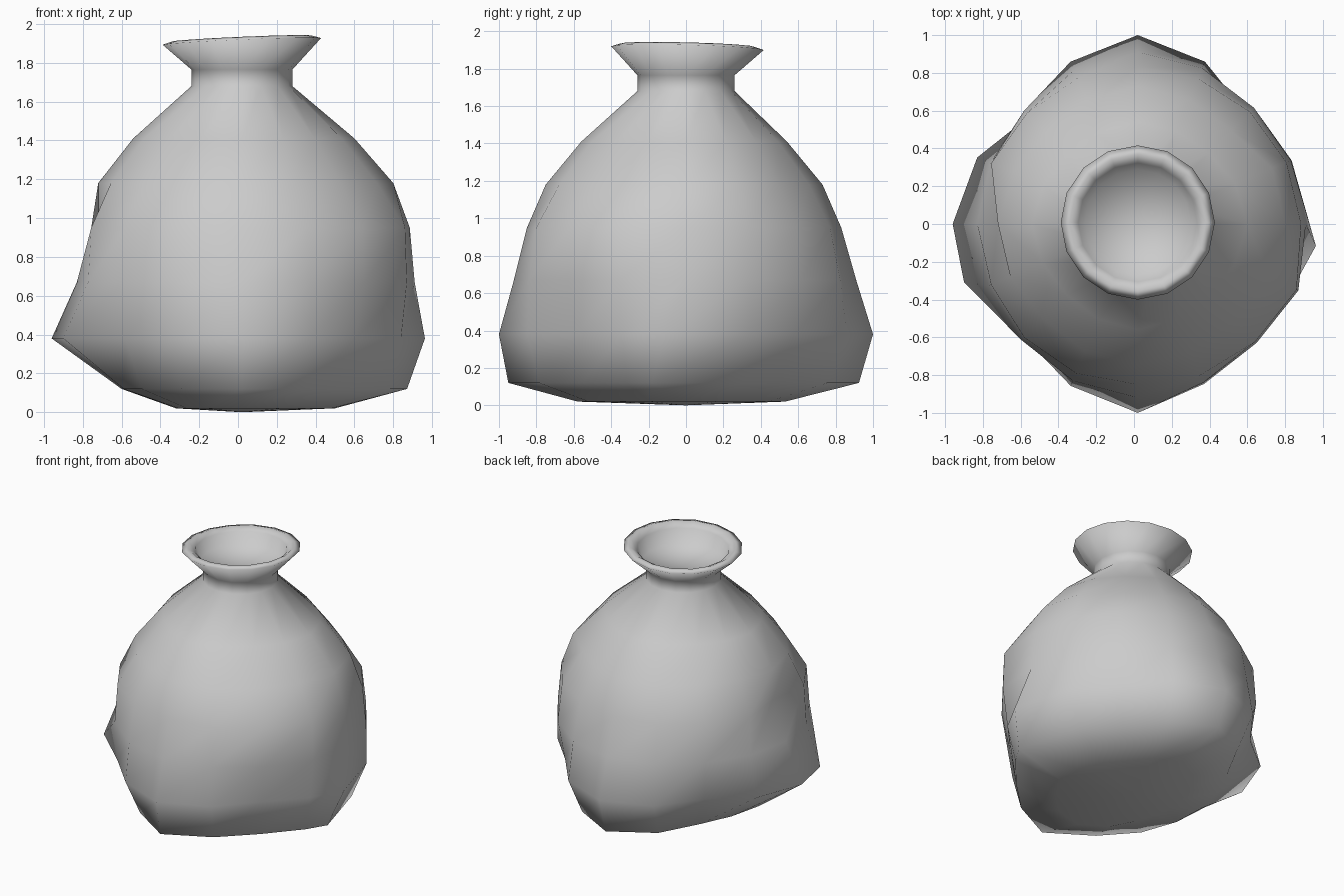
import bpy, bmesh
from math import sin, cos, radians

if "Cube" in bpy.data.objects:
    bpy.data.objects.remove(bpy.data.objects["Cube"])

N = 16
CX = 0.02


def ring_radii(c):
    # expand 8 compass radii to 16 with a smooth periodic interpolation
    out = []
    for i in range(8):
        a, b, d, e = c[i - 1], c[i], c[(i + 1) % 8], c[(i + 2) % 8]
        out += [b, (-a + 9 * b + 9 * d - e) / 16]
    return out


def polar(r, k, z, turn=0.0, cy=0.0):
    t = radians(360 * k / N + turn)
    return (CX + r * cos(t), cy + r * sin(t), z)


def loft(name, rings, start, end):
    bm = bmesh.new()
    rows = [[bm.verts.new(p) for p in ring] for ring in rings]
    for lo, hi in zip(rows, rows[1:]):
        for i in range(N):
            j = (i + 1) % N
            bm.faces.new((lo[i], lo[j], hi[j], hi[i]))
    bottom, top = bm.verts.new(start), bm.verts.new(end)
    for i in range(N):
        j = (i + 1) % N
        bm.faces.new((rows[0][j], rows[0][i], bottom))
        bm.faces.new((rows[-1][i], rows[-1][j], top))
    me = bpy.data.meshes.new(name)
    bm.to_mesh(me)
    bm.free()
    me.shade_smooth()
    ob = bpy.data.objects.new(name, me)
    bpy.context.collection.objects.link(ob)
    return ob


# sagging sack body: z, then radii E NE N NW W SW S SE
sections = [
    (0.02, .48, .42, .53, .40, .34, .40, .58, .52),
    (0.12, .87, .70, .925, .65, .62, .73, .95, .79),
    (0.38, .95, .82, 1.0, .81, .98, .85, 1.0, .83),
    (0.67, .89, .87, .91, .85, .85, .87, .92, .89),
    (0.95, .865, .84, .83, .83, .74, .85, .85, .88),
    (1.18, .78, .70, .73, .69, .74, .71, .75, .72),
    (1.41, .58, .53, .54, .52, .56, .53, .56, .53),
]
# dents and pulled corners between the compass directions: ring z, side -> radius
dents = {(0.38, 9): .97, (0.38, 3): .93, (0.38, 5): .93, (0.38, 7): .92,
         (0.12, 11): .81, (0.12, 13): .85,
         (0.67, 15): .92, (0.95, 15): .91, (0.95, 9): .84, (0.95, 7): .84,
         (1.18, 1): .77, (1.18, 7): .71, (1.18, 9): .73}
# corners dragged round the axis, in degrees
drags = {(0.12, 0): -12, (0.38, 0): -7, (0.38, 9): -4}

rings = []
for z, *c in sections:
    rings.append([polar(dents.get((z, k), r), k, z, drags.get((z, k), 0))
                  for k, r in enumerate(ring_radii(c))])

# straight neck, flared lip tilted up to the front right, shallow filled mouth
for r, z, tilt in ((.26, 1.68, 0), (.26, 1.765, 0), (.408, 1.91, .02), (.36, 1.925, .018),
                   (.315, 1.895, .01), (.28, 1.80, 0)):
    rings.append([polar(r, k, z + tilt * cos(radians(360 * k / N + 30)), cy=0.008 if r > .27 else 0)
                  for k in range(N)])

loft("pot", rings, (CX, 0, 0), (CX, 0.008, 1.79))
